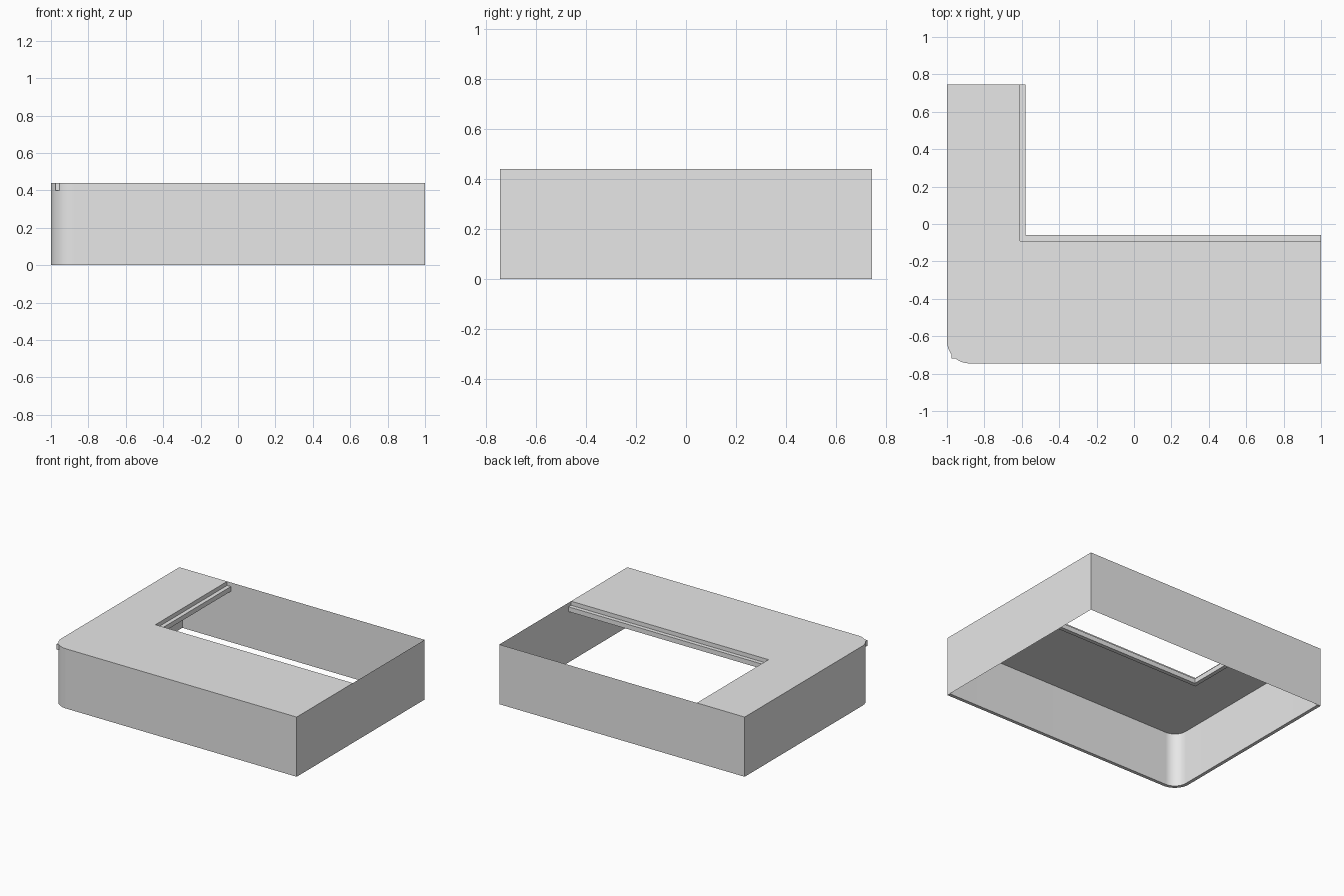
import bpy, bmesh
from math import sin, cos, pi

cube = bpy.data.objects.get("Cube")
if cube:
    bpy.data.objects.remove(cube, do_unlink=True)

W, D, H = 1.0, 0.745, 0.44      # half width, half depth, height
T = 0.025                       # wall thickness
R = 0.12                        # corner radius
PLATE_Z = 0.40                  # underside of the top plate

grey = bpy.data.materials.new("plain_grey")
grey.use_nodes = True
grey.diffuse_color = (0.8, 0.8, 0.8, 1)
grey.node_tree.nodes["Principled BSDF"].inputs["Base Color"].default_value = (0.8, 0.8, 0.8, 1)


def finish(name, bm, smooth=False):
    mesh = bpy.data.meshes.new(name)
    bm.to_mesh(mesh)
    bm.free()
    mesh.materials.append(grey)
    obj = bpy.data.objects.new(name, mesh)
    bpy.context.collection.objects.link(obj)
    if smooth:
        bpy.ops.object.select_all(action='DESELECT')
        obj.select_set(True)
        bpy.context.view_layer.objects.active = obj
        bpy.ops.object.shade_smooth_by_angle(angle=pi / 6)
    return obj


def prism(name, outline, z0, z1, smooth=False):
    """Raise a flat outline from z0 to z1."""
    bm = bmesh.new()
    base = bm.faces.new([bm.verts.new((x, y, z0)) for x, y in outline])
    top = bmesh.ops.extrude_face_region(bm, geom=[base])
    verts = [v for v in top["geom"] if isinstance(v, bmesh.types.BMVert)]
    bmesh.ops.translate(bm, vec=(0, 0, z1 - z0), verts=verts)
    bmesh.ops.recalc_face_normals(bm, faces=bm.faces)
    return finish(name, bm, smooth)


def sheet(name, start, end):
    """Upright single-surface wall between two floor points."""
    bm = bmesh.new()
    corners = [(*start, 0), (*end, 0), (*end, H), (*start, H)]
    bm.faces.new([bm.verts.new(c) for c in corners])
    return finish(name, bm)


def wall_line(inset, steps=16):
    """Left side, rounded corner, then front side."""
    arc = [(-W + R + (R - inset) * cos(pi + pi / 2 * i / steps),
            -D + R + (R - inset) * sin(pi + pi / 2 * i / steps)) for i in range(steps + 1)]
    return [(-W + inset, D)] + arc + [(W, -D + inset)]


def ell(x0, y0, x1, y1):
    """L outline with its outer corner at x0, y0 and inner corner at x1, y1."""
    return [(x0, D), (x0, y0), (W, y0), (W, y1), (x1, y1), (x1, D)]


# Thick wall around the rounded corner
prism("rounded_wall", wall_line(0) + wall_line(T)[::-1], 0, H, smooth=True)

# Top plate; its square corner just pokes through the rounded wall
prism("top_plate", ell(-W + T, -D + T, -0.61, -0.09), PLATE_Z, H)

# Lower ledge along the opening
prism("opening_ledge", ell(-0.61, -0.09, -0.58, -0.06), 0.375, 0.41)

# Thin walls on the two remaining sides
sheet("right_side_sheet", (W, -D), (W, D))
sheet("back_sheet", (W, D), (-W, D))
